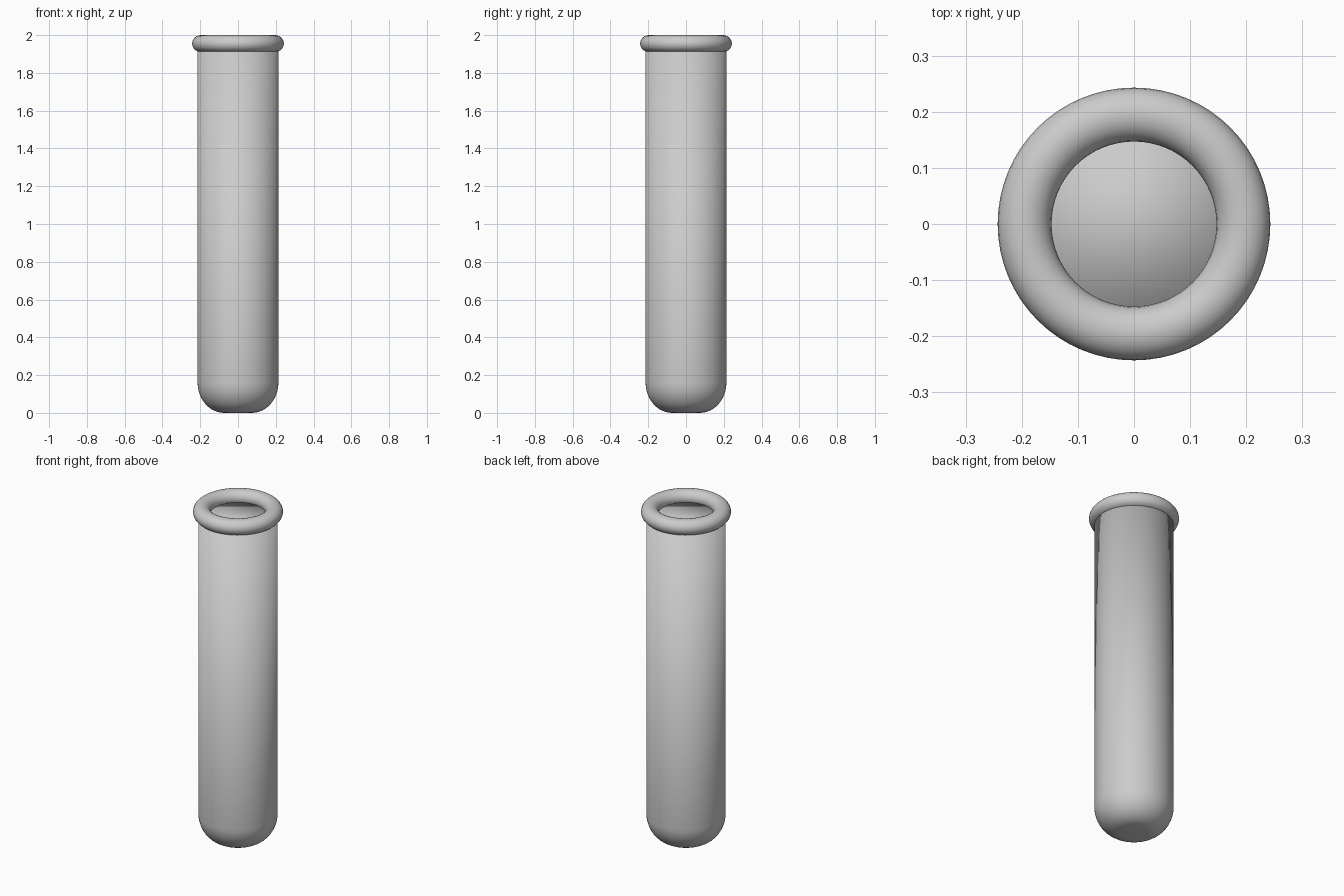
import bpy, bmesh, math

if "Cube" in bpy.data.objects:
    bpy.data.objects.remove(bpy.data.objects["Cube"])

SEGMENTS = 64
RADIUS = 0.214      # tube radius
TOP = 1.94          # closing face, hidden level inside the rim
CORNER_R = 0.142    # rounding of the bottom edge (horizontal)
CORNER_H = 0.16     # rounding of the bottom edge (vertical)

# tube body: rounded bottom, long straight wall, closed top
profile = []
for i in range(13):
    a = math.radians(90 * i / 12)
    profile.append((RADIUS - CORNER_R + CORNER_R * math.sin(a),
                    CORNER_H * (1 - math.cos(a))))
profile.append((RADIUS, TOP))

bm = bmesh.new()
rings = []
for r, z in profile:
    rings.append([bm.verts.new((r * math.cos(2 * math.pi * k / SEGMENTS),
                                r * math.sin(2 * math.pi * k / SEGMENTS), z))
                  for k in range(SEGMENTS)])
for low, high in zip(rings, rings[1:]):
    for k in range(SEGMENTS):
        n = (k + 1) % SEGMENTS
        bm.faces.new((low[k], low[n], high[n], high[k]))
bm.faces.new(rings[0][::-1])
bm.faces.new(rings[-1])
for f in bm.faces:
    f.smooth = True
mesh = bpy.data.meshes.new("tube_body")
bm.to_mesh(mesh)
bm.free()
body = bpy.data.objects.new("tube_body", mesh)
bpy.context.collection.objects.link(body)

# rolled rim
bpy.ops.mesh.primitive_torus_add(major_radius=0.195, minor_radius=0.048,
                                 major_segments=SEGMENTS, minor_segments=24,
                                 location=(0, 0, 1.955))
rim = bpy.context.object
rim.name = "rim"
rim.scale.z = 0.045 / 0.048
bpy.ops.object.shade_smooth()
